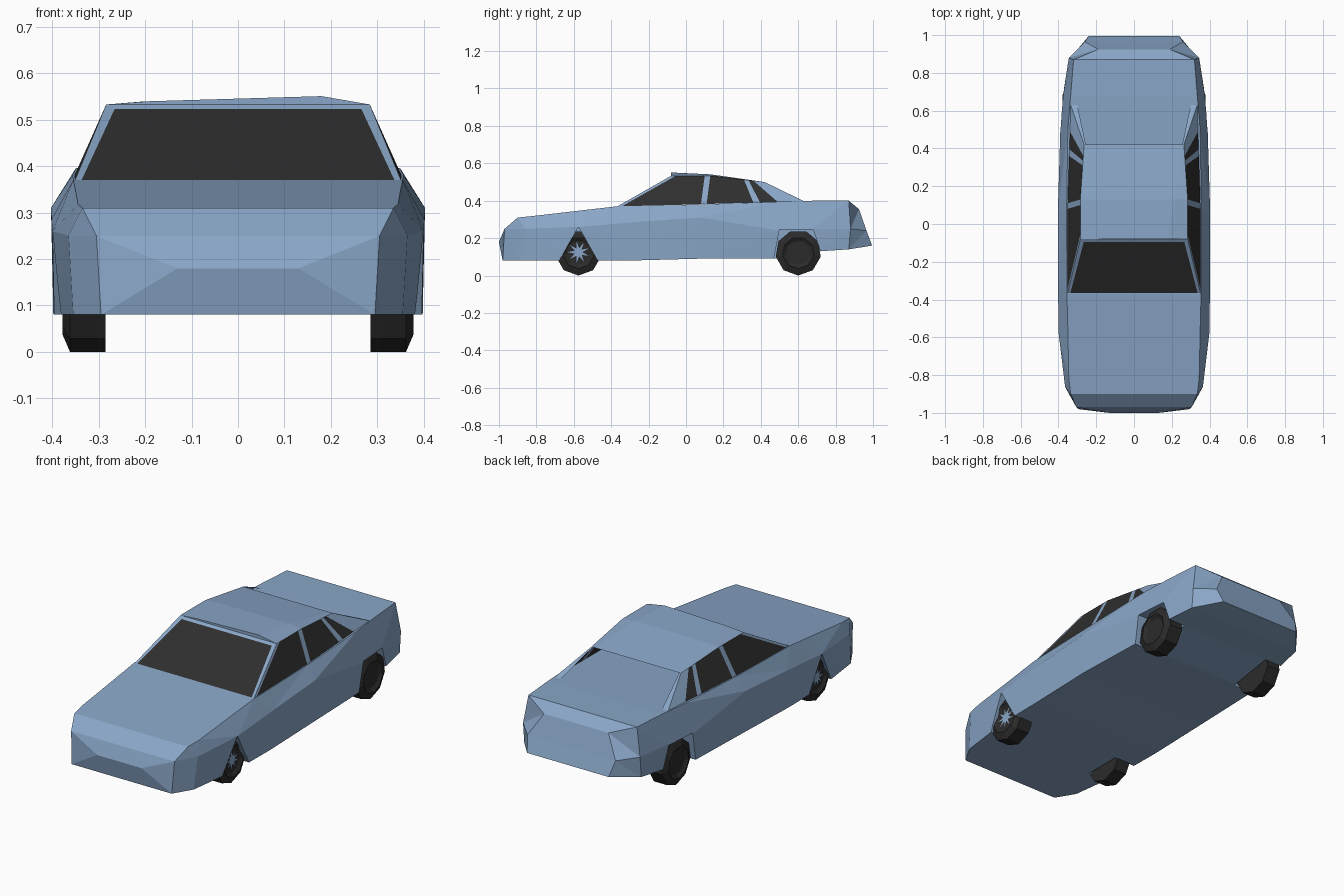
import bpy, bmesh, math
from mathutils import Vector

if "Cube" in bpy.data.objects:
    bpy.data.objects.remove(bpy.data.objects["Cube"])


def material(name, rgb):
    m = bpy.data.materials.new(name)
    m.diffuse_color = (*rgb, 1)
    m.use_nodes = True
    m.node_tree.nodes["Principled BSDF"].inputs["Base Color"].default_value = m.diffuse_color
    return m


BLUE = material("body_blue", (0.25, 0.38, 0.57))
GLASS = material("dark_glass", (0.028, 0.028, 0.028))
RUBBER = material("tyre_black", (0.024, 0.024, 0.024))


def make(name, faces, mat, closed=False):
    """Object from faces given as point lists; shared corners are welded."""
    bm = bmesh.new()
    for f in faces:
        bm.faces.new([bm.verts.new(p) for p in f])
    bmesh.ops.remove_doubles(bm, verts=bm.verts, dist=1e-5)
    if closed:
        bmesh.ops.recalc_face_normals(bm, faces=bm.faces)
        bmesh.ops.triangulate(bm, faces=bm.faces)
    me = bpy.data.meshes.new(name)
    bm.to_mesh(me)
    bm.free()
    me.materials.append(mat)
    ob = bpy.data.objects.new(name, me)
    bpy.context.collection.objects.link(ob)
    return ob


def flip(p):
    return (-p[0], p[1], p[2])


def mirrored(faces):
    return faces + [[flip(p) for p in reversed(f)] for f in faces]


# Lower body: half sections (sill, shoulder, top edge) from nose to tail
sections = [
    [(.295, -.98, .08), (.305, -.97, .25), (.335, -.90, .31)],
    [(.355, -.88, .08), (.365, -.86, .25), (.345, -.82, .318)],
    [(.395, -.57, .08), (.400, -.57, .26), (.350, -.57, .347)],
    [(.398, -.30, .08), (.402, -.28, .285), (.355, -.37, .37)],
    [(.398, .07, .09), (.403, .07, .31), (.357, .07, .38)],
    [(.385, .48, .09), (.390, .50, .24), (.350, .50, .395)],
    [(.370, .72, .13), (.375, .68, .25), (.335, .68, .40)],
    [(.345, .87, .14), (.345, .88, .25), (.320, .87, .40)],
    [(.240, .995, .16), (.260, .965, .24), (.190, .925, .355)],
]
side, centre = [], []
for a, b in zip(sections, sections[1:]):
    for i in range(2):
        side.append([a[i], b[i], b[i + 1], a[i + 1]])
    for i in (0, 2):
        centre.append([a[i], b[i], flip(b[i]), flip(a[i])])
# Nose with a pointed bumper crease, and tail panels
sill, shoulder, top = sections[0]
crease = (.13, -1.0, .18)
side.append([sill, shoulder, crease])
for a, b in ((sill, crease), (crease, shoulder), (shoulder, top)):
    centre.append([a, b, flip(b), flip(a)])
tail = sections[-1]
for a, b in zip(tail, tail[1:]):
    centre.append([a, b, flip(b), flip(a)])
body = make("body", mirrored(side) + centre, BLUE, closed=True)

# Wheel arches cut into the body
arches = {"front": [(-.70, .04), (-.575, .26), (-.45, .04)],
          "rear": [(.46, .04), (.50, .245), (.68, .245), (.75, .04)]}
for sx in (-1, 1):
    for label, outline in arches.items():
        inner = [(sx * .27, y, z) for y, z in outline]
        outer = [(sx * .50, y, z) for y, z in outline]
        n = len(outline)
        walls = [[inner[i], inner[(i + 1) % n], outer[(i + 1) % n], outer[i]] for i in range(n)]
        cutter = make("arch_cutter_" + label, walls + [inner, outer], BLUE, closed=True)
        cutter.hide_render = True
        mod = body.modifiers.new("arch", "BOOLEAN")
        mod.operation, mod.solver, mod.object = "DIFFERENCE", "EXACT", cutter
        bpy.context.view_layer.objects.active = body
        bpy.ops.object.modifier_apply(modifier=mod.name)
        bpy.data.objects.remove(cutter)


# Cabin edges: along the belt line and along the roof rail
def belt(y):
    return (.352 - .03 * max(0, y - .07), y, .368 + .03 * (y + .37))


def rail(y):
    back = max(0, y - .13) / .29
    return (.284 - .02 * back, y, .533 - .033 * back)


# Side panels: belt start, belt end, rail start, rail end
pillars = [(-.37, -.345, -.08, -.055), (.08, .11, .10, .13),
           (.36, .395, .31, .335), (.49, .63, .36, .42)]
windows = [(-.345, .08, -.055, .10), (.11, .36, .13, .31), (.395, .49, .335, .36)]


def panels(rows):
    return mirrored([[belt(a), belt(b), rail(d), rail(c)] for a, b, c, d in rows])


make("side_pillars", panels(pillars), BLUE)
make("side_windows", panels(windows), GLASS)

# Windscreen, its frame and the open rear window frame
base, head = Vector(belt(-.37)), Vector(rail(-.08))
low = (.338, base.y, base.z)
high = (.266, -.095, .523)
make("windscreen", [[flip(low), low, high, flip(high)]], GLASS)
make("windscreen_frame", mirrored([[tuple(base), tuple(head), high, low]])
     + [[high, tuple(head), flip(head), flip(high)]], BLUE)
make("rear_window_frame", mirrored([[belt(.63), rail(.42), (.255, .42, .50), (.30, .63, .398)]]), BLUE)

# Roof: slightly lopsided crown between the two rails
crown = [[(-.19, -.08, .54), (.18, -.08, .551)],
         [(-.21, .13, .539), (.21, .13, .541)],
         [(-.25, .42, .50), (.25, .42, .50)]]
rows = []
for y, (l, r) in zip((-.08, .13, .42), crown):
    rows.append([flip(rail(y)), l, r, rail(y)])
roof = [[a[i], a[i + 1], b[i + 1], b[i]] for a, b in zip(rows, rows[1:]) for i in range(3)]
roof.append(rows[0])
make("roof", roof, BLUE)


# Wheels: nine-sided tyres with chamfered outer rim and dished face
def ring(x, r, cy, n=9):
    return [(x, cy + r * math.sin(2 * math.pi * i / n),
             .122 - r * math.cos(2 * math.pi * i / n)) for i in range(n)]


for sx, tag in ((-1, "left"), (1, "right")):
    for cy, end in ((-.575, "front"), (.60, "rear")):
        loops = [ring(sx * x, r, cy) for x, r in
                 ((.285, .122), (.362, .122), (.378, .085), (.366, .065))]
        faces = [[a[i], a[(i + 1) % 9], b[(i + 1) % 9], b[i]]
                 for a, b in zip(loops, loops[1:]) for i in range(9)]
        make(f"{end}_{tag}_wheel", faces + [loops[0], loops[-1]], RUBBER, closed=True)
    # Star-shaped hub on the front wheels
    star = [(sx * .370, -.575 + r * math.cos(a), .125 + r * math.sin(a))
            for a, r in ((math.pi * i / 9, .058 if i % 2 else .022) for i in range(18))]
    make(f"front_{tag}_hub", [star if sx > 0 else star[::-1]], BLUE)
